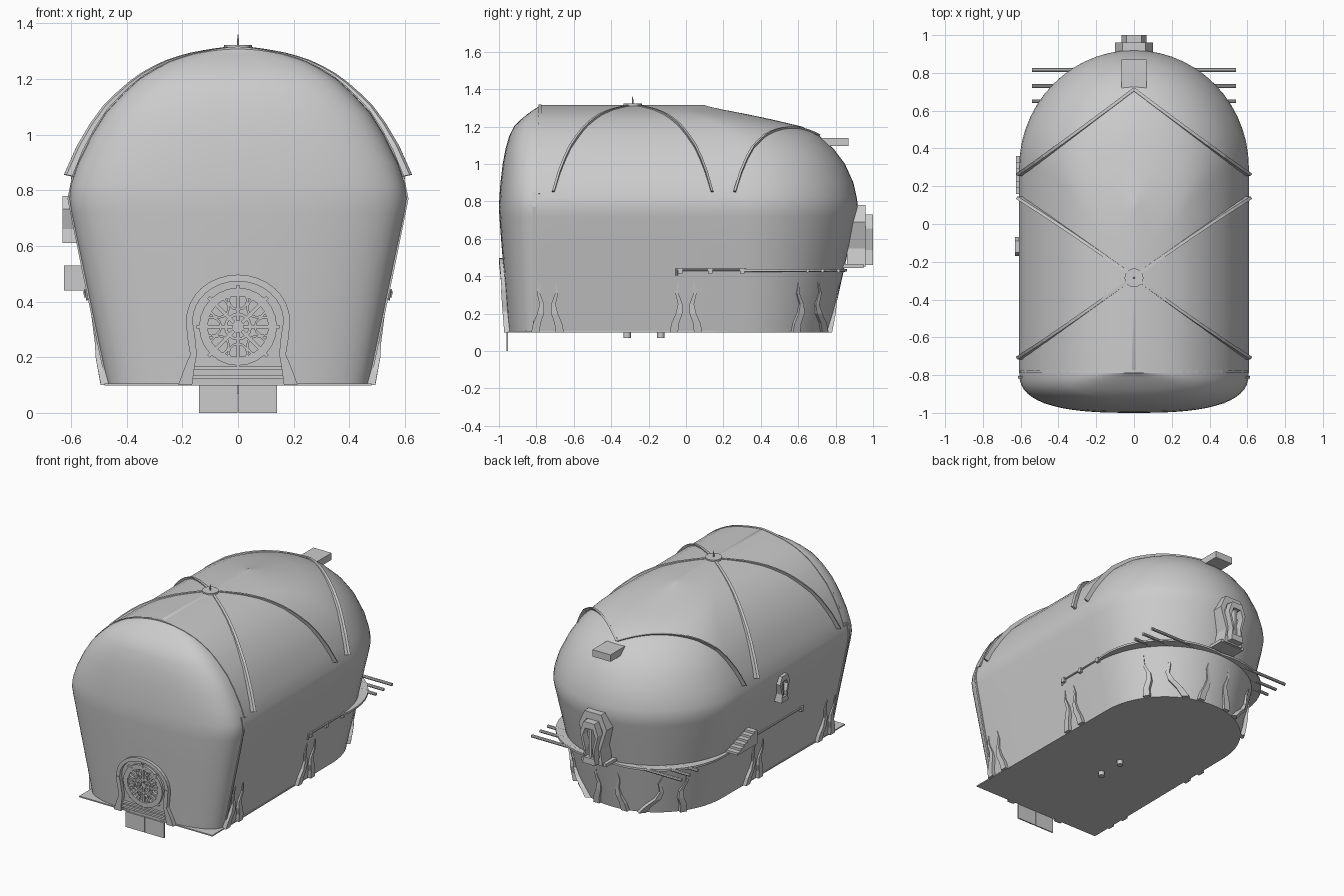
import bpy, bmesh, math
from mathutils import Vector, Matrix

if "Cube" in bpy.data.objects:
    bpy.data.objects.remove(bpy.data.objects["Cube"])

# Shell profile: z, half width, front y, back y, centre of the rounded back
LEVELS = [(.10, .47, -.95, .77, .30), (.30, .512, -.965, .815, .30), (.55, .564, -.985, .87, .30),
          (.72, .60, -.998, .91, .30), (.77, .608, -1.0, .92, .30), (.82, .602, -.998, .913, .30),
          (.90, .575, -.992, .895, .30), (1.0, .525, -.98, .85, .30), (1.08, .475, -.965, .79, .28),
          (1.15, .41, -.945, .715, .24), (1.2, .355, -.92, .62, .18), (1.24, .29, -.88, .45, .10),
          (1.265, .24, -.85, .33, .02), (1.29, .16, -.815, .2, -.08), (1.305, .08, -.79, .13, -.15),
          (1.314, .012, -.783, .1, -.2)]
FC = -.78  # start of the front rounding


def level(z):
    z = min(max(z, LEVELS[0][0]), LEVELS[-1][0])
    for a, b in zip(LEVELS, LEVELS[1:]):
        if z <= b[0]:
            t = (z - a[0]) / (b[0] - a[0])
            return [u + (v - u) * t for u, v in zip(a, b)]


def half_width(y, z):
    _, w, f, b, c = level(z)
    if y > b or y < f:
        return -1
    if y > c:
        return w * math.sqrt(max(0, 1 - ((y - c) / (b - c)) ** 2))
    if y < FC:
        return w * max(0, 1 - ((FC - y) / (FC - f)) ** 2.7) ** (1 / 2.7)
    return w


def height(x, y):
    lo, hi = .6, 1.314
    for _ in range(30):
        m = (lo + hi) / 2
        lo, hi = (m, hi) if half_width(y, m) >= abs(x) else (lo, m)
    return lo


def ring(z, n=28):
    _, w, f, b, c = level(z)
    pts = []
    for i in range(n + 1):
        a = math.pi * i / n
        pts.append((w * math.cos(a), c + (b - c) * math.sin(a), z))
    pts += [(-w, c + (FC - c) * t / 4, z) for t in (1, 2, 3)]
    for i in range(n + 1):
        a = math.pi * i / n
        cx, sy = math.cos(a), math.sin(a)
        e = 2 / 2.7
        pts.append((-math.copysign(w * abs(cx) ** e, cx), FC - (FC - f) * abs(sy) ** e, z))
    pts += [(w, FC + (c - FC) * t / 4, z) for t in (1, 2, 3)]
    return pts


def finish(name, bm, smooth=False):
    bmesh.ops.recalc_face_normals(bm, faces=bm.faces)
    me = bpy.data.meshes.new(name)
    bm.to_mesh(me)
    bm.free()
    ob = bpy.data.objects.new(name, me)
    bpy.context.collection.objects.link(ob)
    if smooth:
        bpy.ops.object.select_all(action='DESELECT')
        ob.select_set(True)
        bpy.context.view_layer.objects.active = ob
        bpy.ops.object.shade_smooth_by_angle(angle=math.radians(40))
    return ob


def loft(name, rings, smooth=False, closed=False):
    bm = bmesh.new()
    rows = [[bm.verts.new(p) for p in r] for r in rings]
    n = len(rows[0])
    for a, b in zip(rows, rows[1:] + (rows[:1] if closed else [])):
        for i in range(n):
            bm.faces.new((a[i], a[(i + 1) % n], b[(i + 1) % n], b[i]))
    if not closed:
        bm.faces.new(rows[0])
        bm.faces.new(rows[-1])
    return finish(name, bm, smooth)


def box(name, x0, x1, y0, y1, z0, z1):
    return loft(name, [[(x0, y0, z), (x1, y0, z), (x1, y1, z), (x0, y1, z)] for z in (z0, z1)])


def rod(name, a, b, r, r2=None, n=12):
    a, b = Vector(a), Vector(b)
    bm = bmesh.new()
    rot = (b - a).to_track_quat('Z', 'Y').to_matrix().to_4x4()
    bmesh.ops.create_cone(bm, cap_ends=True, segments=n, radius1=r, radius2=r if r2 is None else r2,
                          depth=(b - a).length, matrix=Matrix.Translation((a + b) / 2) @ rot)
    return finish(name, bm, True)


# Strip of square section lying on the shell; rows are (point, out, side, half width, thickness)
def strip(name, rows):
    rings = []
    for p, o, s, w, t in rows:
        p, o, s = Vector(p), Vector(o).normalized(), Vector(s).normalized()
        rings.append([p - s * w - o * .012, p + s * w - o * .012, p + s * w + o * t, p - s * w + o * t])
    return loft(name, rings)


# Hollow frame from a 2D outline: origin plus u and v axes, pushed out along d
def frame(name, outline, o, u, v, d, inner=.65):
    o, u, v, d = map(Vector, (o, u, v, d))
    at = lambda k, h: [o + u * (a * k) + v * (b * k) + d * h for a, b in outline]
    rows = [at(1, 0), at(1, 1), at(inner, 1), at(inner, 0)]
    return loft(name, rows, closed=True)


# Main shell and floor
loft('shell', [ring(l[0]) for l in LEVELS], True)
floor = [p for p in ring(.1)[:29]] + [(-.48, -.95, .1), (.48, -.95, .1)]
loft('floor', [[(x, y, z) for x, y, _ in floor] for z in (.098, .106)])


# Roof ribs, straight in plan and thickening downward
def rib(name, a, b, t0, t1, n=14):
    a, b = Vector(a), Vector(b)
    d = b - a
    rows = []
    for i in range(n + 1):
        p = a + d * i / n
        z = height(p.x, p.y)
        out = (p.x, max(0, p.y - .3) - max(0, -.8 - p.y), z - .72)
        rows.append(((p.x, p.y, z), out, (-d.y, d.x, 0), .008, t0 + (t1 - t0) * (i / n) ** 2))
    strip(name, rows)


for s in (1, -1):
    rib('cross_rib', (0, -.28), (s * .592, .14), .005, .03)
    rib('cross_rib', (0, -.28), (s * .592, -.71), .005, .03)
    rib('back_rib', (0, .71), (s * .592, .26), .006, .03)
    rib('front_arch_rib', (0, -.78), (s * .595, -.78), .003, .006)
    # Thin strip down each front corner
    strip('corner_strip', [((s * half_width(-.81, z), -.81, z), (s, -.2, 0), (0, 1, 0), .006, .006)
                           for z in (.1, .3, .55, .77, .85)])

# Roof hub with spike, and vent box
rod('roof_hub', (0, -.285, 1.305), (0, -.285, 1.322), .05, n=16)
rod('roof_spike', (0, -.285, 1.32), (0, -.285, 1.36), .005, .002, 6)
box('roof_vent', -.065, .065, .70, .87, 1.095, 1.14)

# Wavy feet in pairs, flanking low openings
WAVE = [(.1, -.02, .022, .03), (.15, -.012, .02, .028), (.2, .008, .018, .026), (.25, .014, .012, .016),
        (.31, -.004, .008, .01), (.37, .004, .003, .004)]
for s in (1, -1):
    for yc, gap in ((.655, .055), (0, .045), (-.74, .045)):
        for k in (1, -1):
            rows = []
            for z, dy, w, t in WAVE:
                y = yc + k * (gap - dy)
                out = (s, max(0, y - .3) * 2, 0)
                rows.append(((s * half_width(y, z), y, z), out, (-out[1], s, 0), w, t * .8))
            strip('wavy_foot', rows)
    strip('back_foot', [((s * (.08 - dx), level(z)[3] - .01, z), (0, 1, 0), (1, 0, 0), w, t * .7)
                        for z, dx, w, t in WAVE])


# Front door: wavy jambs, arch and rosette on the sloped wall
def wall(x, z, off=.006):
    return Vector((x, level(z)[2] - off + .06 * x * x, z))


for s in (1, -1):
    strip('door_jamb', [(wall(s * x, z), (0, -1, 0), (1, 0, 0), w, .018) for x, z, w in
                        ((.19, .1, .025), (.175, .16, .018), (.16, .21, .012), (.168, .27, .014), (.175, .33, .012))])
arch = []
for i in range(17):
    a = math.pi * i / 16
    arch.append((wall(.175 * math.cos(a), .33 + .155 * math.sin(a)), (0, -1, 0),
                 (math.cos(a), 0, math.sin(a)), .012, .014))
strip('door_arch', arch)


def door_ring(x, z, r, n=16):
    circ = [(math.cos(2 * math.pi * i / n), math.sin(2 * math.pi * i / n)) for i in range(n)]
    frame('door_ring', [(a * r, b * r) for a, b in circ], wall(x, z, 0), (1, 0, 0), (0, -.07, 1), (0, -.016, 0), .78)


door_ring(0, .31, .05)
door_ring(0, .31, .14, 24)
for i in range(8):
    a = math.pi * i / 4
    c, t = math.cos(a), math.sin(a)
    door_ring(.095 * c, .31 + .095 * t, .038, 12)
    strip('door_spoke', [(wall(r * c, .31 + r * t), (0, -1, 0), (-t, 0, c), .006, .008) for r in (.02, .15)])
for z in (.13, .16):
    strip('door_rail', [(wall(x, z), (0, -1, 0), (0, 0, 1), .006, .01) for x in (-.17, 0, .17)])

# Plate below the door, two leaves
box('entry_plate', -.14, -.002, -.96, -.952, 0, .1)
box('entry_plate', .002, .14, -.96, -.952, 0, .1)

# Pegs under the floor
for y in (-.315, -.135):
    rod('floor_peg', (0, y, .07), (0, y, .1), .02)

# Back bay window
HEX = [(-.7, -1), (.7, -1), (.55, -.4), (1, .45), (.6, 1), (-.6, 1), (-1, .45), (-.55, -.4)]
box('bay_floor', -.09, .09, .8, .95, .445, .465)
frame('bay_frame', HEX, (0, .86, .615), (.1, 0, 0), (0, 0, .165), (0, .1, 0), .72)
frame('bay_inner_frame', HEX, (0, .95, .595), (.065, 0, 0), (0, 0, .135), (0, .05, 0), .7)
box('bay_mullion', -.008, .008, .95, .985, .47, .72)

# Left window
frame('side_window', HEX, (-.57, -.12, .695), (0, .05, 0), (0, 0, .085), (-.06, 0, 0), .6)
box('side_window_bar', -.62, -.56, -.125, -.115, .63, .76)

# Left stairs rising towards the front
for i in range(6):
    y = .36 - i * .033
    box('stair_step', -.625, -.53, y - .036, y, .44, .455 + i * .015)

# Crescent balconies round the back
base = ring(.435)[:29]
for s in (1, -1):
    rows = []
    for i in range(15):
        x, y, z = base[i]
        o = Vector((x / .54, (y - .3) / .54, 0)).normalized()
        w = .008 + .05 * abs(math.sin(math.pi * i / 14))
        a, b = Vector((x, y, 0)) - o * .02, Vector((x, y, 0)) + o * w
        rows.append([(s * p.x, p.y, h) for p, h in ((a, .42), (b, .425), (b, .438), (a, .438))])
    loft('balcony', rows)

# Cross rods through the back
for y in (.65, .73, .815):
    rod('cross_rod', (-.54, y, .43), (.54, y, .43), .01, n=8)

# Side pipes with brackets and a hooked end
for s, y0 in ((1, -.05), (-1, -.43)):
    x = s * (half_width(0, .435) + .004)
    rod('side_pipe', (x, y0, .435), (x, .32, .435), .006, n=8)
    rod('pipe_hook', (x, y0, .44), (x - s * .004, y0, .405), .006, n=8)
    for y in (y0 + .02, .13, .3):
        box('pipe_bracket', x - .01, x + .01, y - .012, y + .012, .415, .445)
